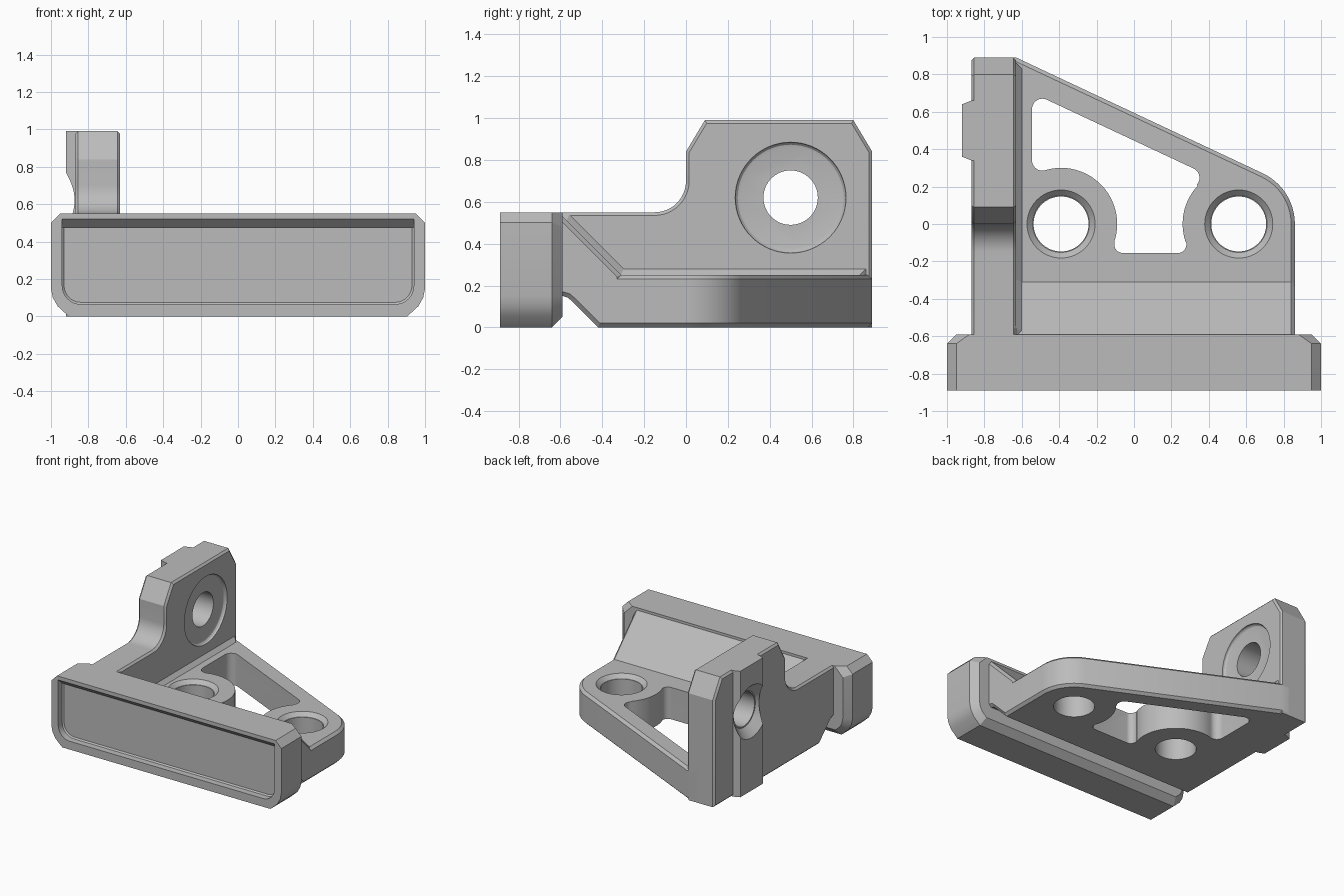
import bpy, bmesh
from math import sin, cos, radians

if "Cube" in bpy.data.objects:
    bpy.data.objects.remove(bpy.data.objects["Cube"])

GREY = (0.5, 0.5, 0.5, 1)
grey = bpy.data.materials.new("machined_grey")
grey.use_nodes = True
grey.diffuse_color = GREY
grey.node_tree.nodes["Principled BSDF"].inputs["Base Color"].default_value = GREY


def arc(cx, cy, r, start, end, steps=10):
    angles = [radians(start + (end - start) * i / steps) for i in range(steps + 1)]
    return [(cx + r * cos(a), cy + r * sin(a)) for a in angles]


def circle(cx, cy, r):
    return arc(cx, cy, r, 0, 360, 64)[:-1]


def prism(name, pts, axis, lo, hi, bevel=0.0, caps="", keep=None, segments=1):
    """Extrude a profile along an axis and chamfer the rims of the named caps."""
    place = {"x": lambda a, b, t: (t, a, b),
             "y": lambda a, b, t: (a, t, b),
             "z": lambda a, b, t: (a, b, t)}[axis]
    bm = bmesh.new()
    low = [bm.verts.new(place(a, b, lo)) for a, b in pts]
    high = [bm.verts.new(place(a, b, hi)) for a, b in pts]
    ends = {"lo": bm.faces.new(low), "hi": bm.faces.new(high)}
    n = len(pts)
    for i in range(n):
        j = (i + 1) % n
        bm.faces.new((low[i], low[j], high[j], high[i]))
    bmesh.ops.recalc_face_normals(bm, faces=bm.faces)
    rim = [e for c in caps.split() for e in ends[c].edges if keep is None or keep(e)]
    if rim:
        bmesh.ops.bevel(bm, geom=rim, offset=bevel, offset_type="OFFSET",
                        segments=segments, profile=0.5, affect="EDGES",
                        clamp_overlap=False)
    mesh = bpy.data.meshes.new(name)
    bm.to_mesh(mesh)
    bm.free()
    mesh.materials.append(grey)
    obj = bpy.data.objects.new(name, mesh)
    bpy.context.collection.objects.link(obj)
    return obj


def cut(obj, cutters):
    """Subtract each cutter in turn and keep the finished mesh."""
    for c in cutters:
        m = obj.modifiers.new("cut", "BOOLEAN")
        m.operation, m.solver, m.object = "DIFFERENCE", "EXACT", c
    graph = bpy.context.evaluated_depsgraph_get()
    mesh = bpy.data.meshes.new_from_object(obj.evaluated_get(graph))
    obj.modifiers.clear()
    obj.data = mesh


# Front bar: chamfered ends, rounded lower corners, shallow front recess
half = [(0.905, 0), (0.965, 0.055), (0.99, 0.1), (1, 0.15), (1, 0.5), (0.95, 0.55)]
bar = prism("front_bar", half + [(-x, z) for x, z in reversed(half)], "y", -0.89, -0.59,
            0.05, "hi", keep=lambda e: min(v.co.z for v in e.verts) < 0.54)
mouth = arc(0.84, 0.165, 0.1, -90, 0, 8) + [(0.94, 0.6)]
recess = prism("recess_cutter", mouth + [(-x, z) for x, z in reversed(mouth)],
               "y", -0.95, -0.83, 0.01, "hi")
for v in recess.data.vertices:            # sloped ceiling
    if v.co.z > 0.5:
        v.co.z = 0.475 if v.co.y > -0.9 else 0.575
cut(bar, [recess])

# Base plate with a rounded corner and slanted rear edge
outline = [(-0.75, -0.41), (0.86, -0.41)] + arc(0.56, 0, 0.3, 0, 64.8, 16)
outline += [(-0.63, 0.89), (-0.75, 0.89)]
plate = prism("base_plate", outline, "z", 0, 0.25, 0.02, "lo hi")


def window(d):
    """Window outline grown by d, following the bosses of both holes."""
    return (arc(-0.49, 0.615, 0.055 + d, 180, 64.8) +
            arc(0.295, 0.247, 0.055 + d, 64.8, -43) +
            arc(0.56, 0, 0.3 - d, 137, 198.7, 16) +
            arc(0.235, -0.11, 0.045 + d, 18.7, -90) +
            arc(-0.06, -0.11, 0.045 + d, -90, -198.4) +
            arc(-0.39, 0, 0.3 - d, -18.4, 106.4, 28) +
            arc(-0.49, 0.34, 0.055 + d, -73.6, -180))


plate_cutters = [prism("window_cutter", window(0), "z", -0.2, 0.5),
                 prism("window_rim_cutter", window(0.015), "z", 0.235, 0.5, 0.015, "lo")]
for x in (-0.39, 0.56):
    plate_cutters += [
        prism("hole_cutter", circle(x, 0, 0.147), "z", -0.2, 0.5),
        prism("hole_rim_cutter", circle(x, 0, 0.185), "z", 0.22, 0.5, 0.033, "lo")]
cut(plate, plate_cutters)

# Sloped web joining the plate to the bar
under = [(-0.42, 0), (-0.545, 0.125), (-0.565, 0.142), (-0.59, 0.15), (-0.65, 0.15)]
web = prism("sloped_web", [(-0.65, 0.55), (-0.61, 0.55), (-0.31, 0.25), (-0.31, 0)] + under,
            "x", -0.75, 0.86, 0.02, "hi")

# Upright side wall with a stepped, chamfered top
side = under + [(-0.65, 0.55)] + arc(-0.15, 0.7, 0.15, -90, 0, 12)
side += [(0, 0.84), (0.09, 0.99), (0.80, 0.99), (0.89, 0.84), (0.89, 0)]
wall = prism("side_wall", side, "x", -0.87, -0.63, 0.015, "lo hi")

# Raised pad on the outside of the wall
pad = prism("side_pad", [(-0.8, 0.34), (-0.87, 0.34), (-0.92, 0.36), (-0.92, 0.64),
                         (-0.87, 0.66), (-0.8, 0.66)], "z", 0, 0.99)

# Cross hole, outer countersink and shallow inner dish
cross = [prism("cross_hole_cutter", circle(0.5, 0.62, 0.13), "x", -1.1, -0.4),
         prism("countersink_cutter", circle(0.5, 0.62, 0.285), "x", -1.1, -0.855, 0.145, "hi")]
dish = prism("dish_cutter", circle(0.5, 0.62, 0.265), "x", -0.655, -0.4, 0.024, "lo", segments=3)
cut(wall, cross + [dish])
cut(pad, cross)

# Small fillet where the wall meets the web and plate
fillet = prism("wall_fillet", [(-0.6, 0.2), (-0.6, 0.54), (-0.558, 0.54), (-0.298, 0.28),
                               (0.86, 0.28), (0.86, 0.2)], "x", -0.66, -0.6, 0.03, "hi")

for c in plate_cutters + cross + [dish, recess]:
    bpy.data.objects.remove(c)

# Smooth the curved faces, keep edges sharp
bpy.ops.object.select_all(action="DESELECT")
for o in (bar, plate, web, wall, pad, fillet):
    o.select_set(True)
bpy.context.view_layer.objects.active = bar
bpy.ops.object.shade_smooth_by_angle(angle=radians(28))
